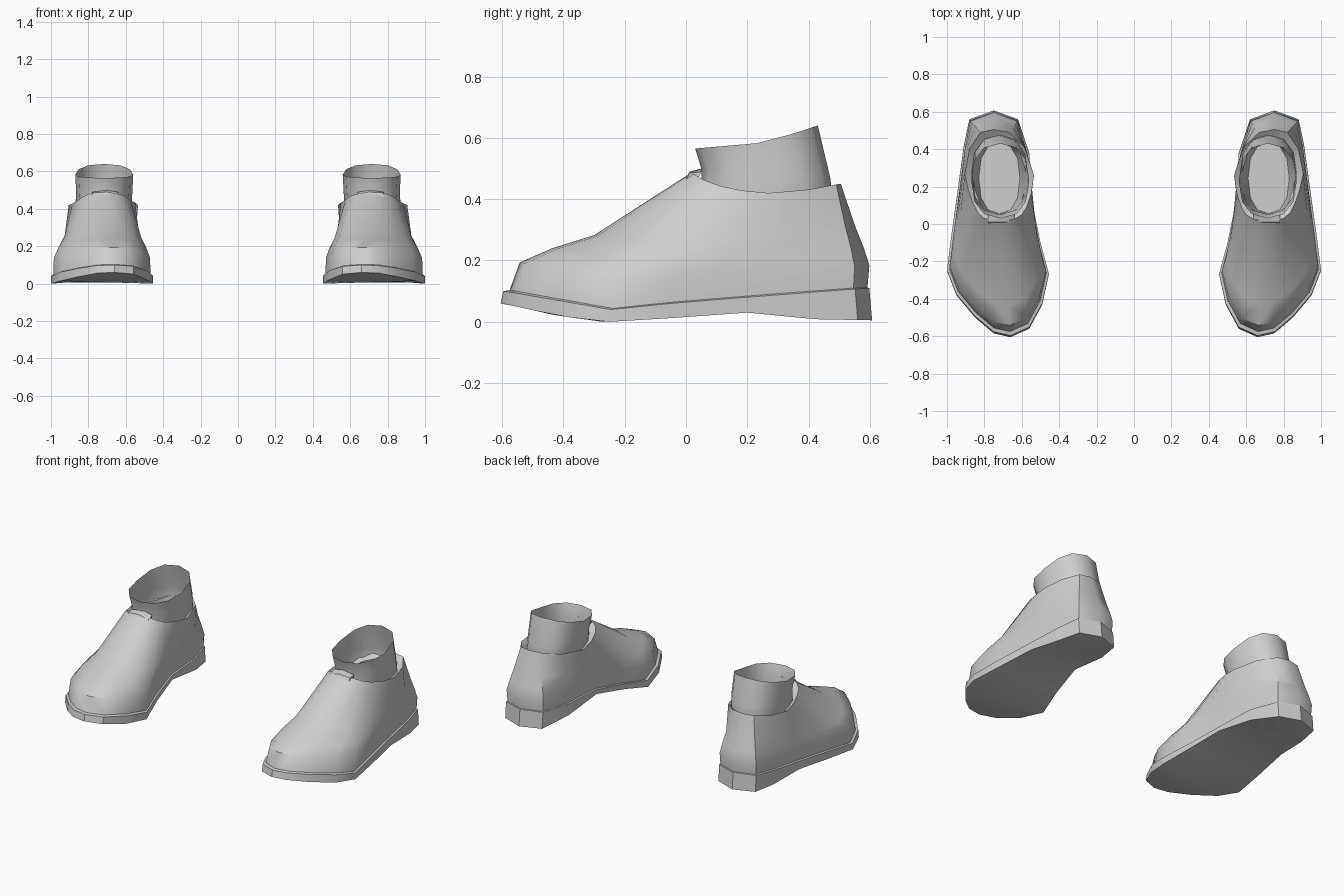
import bpy, bmesh, math

cube = bpy.data.objects.get("Cube")
if cube:
    bpy.data.objects.remove(cube, do_unlink=True)

grey = bpy.data.materials.new("light_grey")
grey.use_nodes = True
GREY = (0.62, 0.62, 0.62, 1)
grey.diffuse_color = GREY
grey.node_tree.nodes["Principled BSDF"].inputs["Base Color"].default_value = GREY


def interp(pts, t):
    """Piecewise linear lookup."""
    if t <= pts[0][0]:
        return pts[0][1]
    for (a, va), (b, vb) in zip(pts, pts[1:]):
        if t <= b:
            return va + (vb - va) * (t - a) / (b - a)
    return pts[-1][1]


def loft(name, rings, cap_start=False, angle=40):
    """Skin matching closed rings, mirrored to make the pair."""
    bm = bmesh.new()
    rows = [[bm.verts.new(p) for p in r] for r in rings]
    n = len(rows[0])
    for lo, hi in zip(rows, rows[1:]):
        for i in range(n):
            j = (i + 1) % n
            bm.faces.new((lo[i], lo[j], hi[j], hi[i]))
    if cap_start:
        cap = bm.faces.new(rows[0][::-1])
        bmesh.ops.triangulate(bm, faces=[cap])
    bmesh.ops.recalc_face_normals(bm, faces=bm.faces)
    mesh = bpy.data.meshes.new(name)
    bm.to_mesh(mesh)
    bm.free()
    mesh.materials.append(grey)
    ob = bpy.data.objects.new(name, mesh)
    bpy.context.collection.objects.link(ob)
    mod = ob.modifiers.new("pair", "MIRROR")
    mod.use_mirror_merge = False
    bpy.ops.object.select_all(action="DESELECT")
    ob.select_set(True)
    bpy.context.view_layer.objects.active = ob
    bpy.ops.object.modifier_apply(modifier=mod.name)
    bpy.ops.object.shade_smooth_by_angle(angle=math.radians(angle))
    return ob


# Footprint of the left shoe: toe, outer side, heel, inner side
FOOT = [(.66, -.605), (.75, -.585), (.85, -.50), (.95, -.38), (1.0, -.25),
        (.975, -.05), (.94, .20), (.91, .42), (.88, .56), (.75, .607),
        (.62, .56), (.56, .38), (.545, .12), (.50, -.10), (.455, -.27),
        (.49, -.43), (.56, -.56)]
# Collar opening, point for point with the footprint
COLLAR = [(.70, .015), (.755, .02), (.80, .03), (.835, .06), (.86, .11),
          (.885, .18), (.905, .27), (.88, .40), (.82, .49), (.75, .505),
          (.67, .49), (.585, .41), (.535, .26), (.55, .16), (.575, .09),
          (.60, .05), (.65, .02)]
ARCH = {11: .03, 12: .055, 13: .03}      # raised instep on the inner side

SOLE_TOP = [(-.6, .10), (-.25, .04), (0, .065), (.6, .11)]
SOLE_LOW = [(-.6, .06), (-.42, .02), (-.27, 0), (-.22, 0), (.2, .03), (.35, .01), (.6, .005)]
RIM = [(.02, .485), (.08, .45), (.22, .42), (.34, .42), (.5, .45)]


def inset(p, k_front, k_back):
    k = k_front if p[1] < 0 else k_back
    return .73 + (p[0] - .73) * k_front, p[1] * k


# Sole with a small ledge around the upper
low, top, ledge = [], [], []
for i, (x, y) in enumerate(FOOT):
    lift = ARCH.get(i, 0)
    zt = interp(SOLE_TOP, y) + lift * .6
    low.append((x, y, interp(SOLE_LOW, y) + lift))
    top.append((x, y * .985, zt))
    ledge.append((*inset((x, y), .90, .93), zt + .008))
loft("sole", [low, top, ledge], cap_start=True, angle=35)

# Upper: rows climb from the sole to the collar, then fold in to the sock
rows = [[] for _ in range(6)]
for i, (p, c) in enumerate(zip(FOOT, COLLAR)):
    x, y = inset(p, .955, .975)
    zb = interp(SOLE_TOP, y) + ARCH.get(i, 0) * .6
    zc = interp(RIM, c[1])
    back = min(1, max(0, (y + .5) / 1.0))
    steps = [(0, 0, 0), (.06 - .13 * back, .25, -.03), (.24 - .1 * back, .37, .02),
             (.47, .48, .12), (1, 1, 0)]
    for row, (a, b, extra) in zip(rows, steps):
        b += extra * back
        row.append((x + (c[0] - x) * a, y + (c[1] - y) * a, zb + (zc - zb) * b))
    rows[5].append((.72 + (c[0] - .72) * .8, .26 + (c[1] - .26) * .84, zc - .03))
loft("shoe_upper", rows, angle=45)


# Sock: open ankle tube with a floor inside
def oval(cx, cy, rx, ry, height, n=12):
    ring = []
    for i in range(n):
        t = 2 * math.pi * i / n
        c, s = math.cos(t), math.sin(t)
        y = cy + ry * math.copysign(abs(s) ** .85, s)
        ring.append((cx + rx * math.copysign(abs(c) ** .85, c), y, interp(height, y)))
    return ring


SOCK_TOP = [(.03, .565), (.26, .585), (.43, .64)]
loft("ankle_sock", [
    oval(.72, .245, .11, .19, [(0, .25), (.5, .25)]),
    oval(.72, .265, .15, .215, [(.05, .43), (.5, .39)]),
    oval(.715, .26, .15, .21, [(.05, .50), (.5, .47)]),
    oval(.715, .23, .155, .20, SOCK_TOP)], cap_start=True, angle=45)

# Tongue tip peeking out between collar and sock
tongue = [[(x, .0 + dy, z) for x, z in ((.64, .475), (.70, .49), (.78, .485))] +
          [(x, .04 + dy, z) for x, z in ((.78, .49), (.70, .50), (.64, .49))]
          for dy in (0, .012)]
for k, dz in ((0, -.02), (1, 0)):
    tongue[k] = [(x, y, z + dz) for x, y, z in tongue[k]]
loft("tongue_tip", tongue[::-1], cap_start=True, angle=30)
